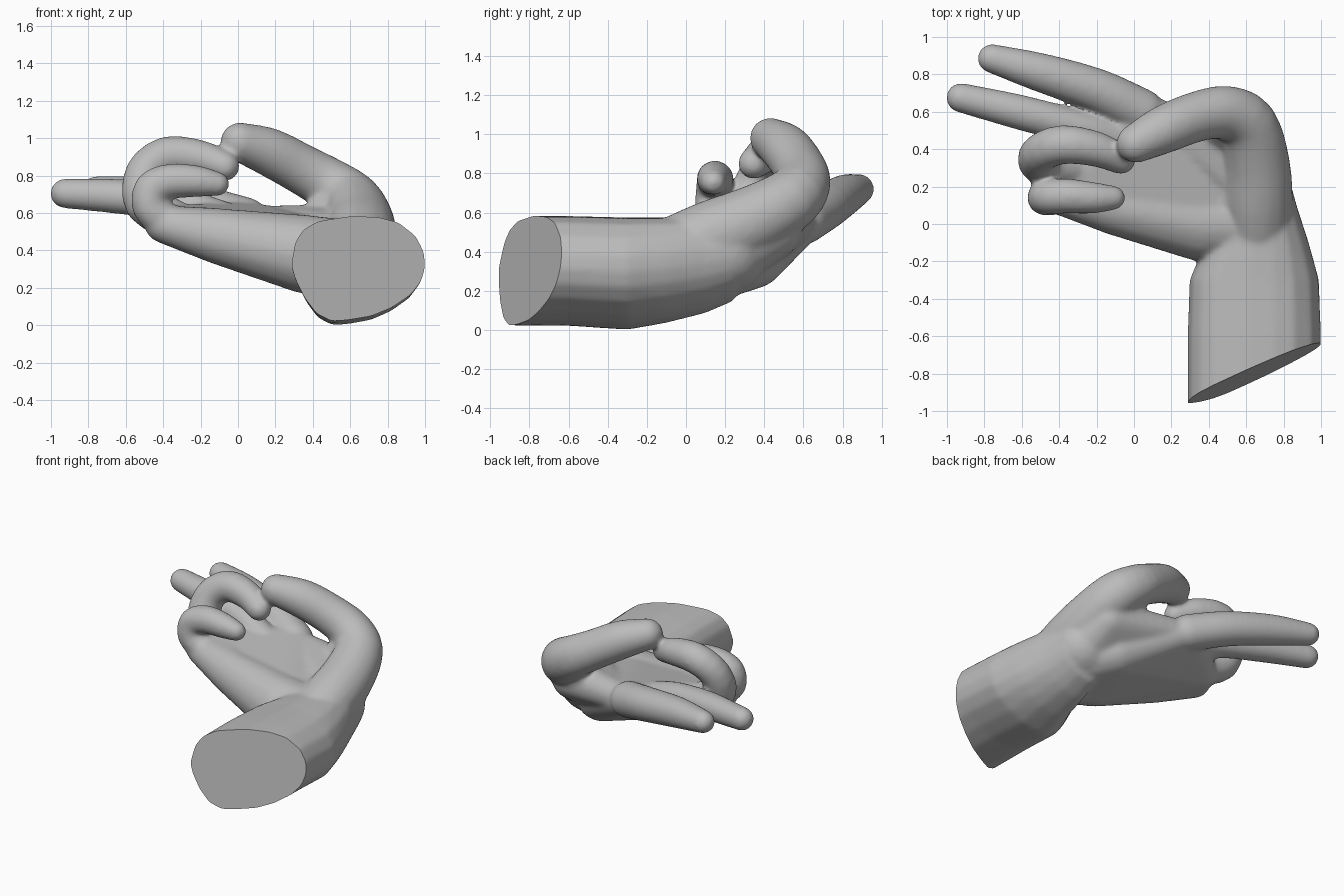
import bpy, bmesh
from mathutils import Vector

if "Cube" in bpy.data.objects:
    bpy.data.objects.remove(bpy.data.objects["Cube"])

skin = bpy.data.materials.new("grey clay")
skin.diffuse_color = (0.5, 0.5, 0.5, 1)
skin.use_nodes = True
skin.node_tree.nodes["Principled BSDF"].inputs["Base Color"].default_value = skin.diffuse_color
hand_bm = bmesh.new()

# points of a unit icosphere, reused for every rounded piece
sphere_bm = bmesh.new()
bmesh.ops.create_icosphere(sphere_bm, subdivisions=3, radius=1)
UNIT = [v.co.copy() for v in sphere_bm.verts]
sphere_bm.free()


def hull_points(points):
    """Add the convex hull of a point cloud to the hand."""
    bm = bmesh.new()
    for p in points:
        bm.verts.new(p)
    bmesh.ops.convex_hull(bm, input=bm.verts[:])
    bmesh.ops.delete(bm, geom=[v for v in bm.verts if not v.link_faces], context='VERTS')
    bmesh.ops.recalc_face_normals(bm, faces=bm.faces[:])
    me = bpy.data.meshes.new("piece")
    bm.to_mesh(me)
    bm.free()
    hand_bm.from_mesh(me)
    bpy.data.meshes.remove(me)


def hull(*balls):
    """Convex hull of balls given as (x, y, z, radius)."""
    hull_points([Vector(b[:3]) + u * b[3] for b in balls for u in UNIT])


def digit(points, steps=3):
    """Chain of tapered capsules along a smooth path of (x, y, z, radius)."""
    p = [Vector(q) for q in points]
    p = [2 * p[0] - p[1]] + p + [2 * p[-1] - p[-2]]
    path = []
    for a, b, c, d in zip(p, p[1:], p[2:], p[3:]):
        for i in range(steps):
            t = i / steps
            path.append(0.5 * (2 * b + (c - a) * t + (2 * a - 5 * b + 4 * c - d) * t * t
                               + (3 * b - a - 3 * c + d) * t ** 3))
    path.append(p[-2])
    for a, b in zip(path, path[1:]):
        hull(a[:], b[:])


# forearm and wrist: one outline scaled to (y, left, right, bottom, top)
OUTLINE = [(0, .53), (.03, .75), (.09, .87), (.2, .95), (.45, 1), (.65, .99), (.8, .94),
           (.93, .81), (.99, .66), (1, .52), (.97, .38), (.89, .25), (.75, .13),
           (.6, .05), (.42, .01), (.3, .0), (.19, .07), (.1, .22), (.03, .4)]
arm = [(-1.2, .285, 1.0, .025, .585), (-.6, .285, 1.0, .02, .583), (-.3, .295, .99, .0, .575),
       (-.1, .38, .935, .035, .575), (.1, .42, .87, .085, .58), (.25, .45, .83, .15, .58)]


def section(y, left, right, low, high):
    return [(left + u * (right - left), y, low + v * (high - low)) for u, v in OUTLINE]


for a, b in zip(arm, arm[1:]):
    hull_points(section(*a) + section(*b))

# palm: back plate, heel, thumb mound and thumb web
k_index, k_middle = (0.06, 0.59, 0.55, 0.11), (-0.12, 0.46, 0.54, 0.11)
k_ring, k_little = (-0.32, 0.3, 0.53, 0.11), (-0.4, 0.15, 0.54, 0.1)
heel = (0.36, 0.01, 0.37, 0.2)
hull(k_index, k_middle, k_ring, k_little, heel, (0.44, 0.34, 0.38, 0.17),
     (0.62, 0.15, 0.34, 0.19))
hull((0.36, 0.01, 0.38, 0.21), (-0.1, 0.09, 0.475, 0.15), (0.62, 0.0, 0.34, 0.22))
hull((-0.1, 0.09, 0.475, 0.15), k_little, k_ring)
hull((0.62, 0.2, 0.4, 0.22), (0.45, 0.25, 0.37, 0.18), (0.45, 0.05, 0.35, 0.18))
hull((0.6, 0.45, 0.51, 0.14), (0.62, 0.2, 0.4, 0.2), (0.42, 0.4, 0.44, 0.13),
     (0.15, 0.56, 0.54, 0.1))
hull((0.6, 0.48, 0.6, 0.14), (0.47, 0.52, 0.62, 0.1), (0.4, 0.5, 0.53, 0.1))

# thumb
digit([(0.66, -0.08, 0.39, 0.18), (0.66, 0.12, 0.47, 0.19), (0.655, 0.32, 0.55, 0.18),
       (0.61, 0.525, 0.66, 0.16), (0.49, 0.595, 0.75, 0.145), (0.34, 0.575, 0.835, 0.135),
       (0.17, 0.51, 0.925, 0.13), (0.01, 0.43, 0.98, 0.105)])
# index finger
digit([(0.04, 0.6, 0.56, 0.125), (-0.2, 0.715, 0.63, 0.118), (-0.5, 0.81, 0.69, 0.105),
       (-0.76, 0.885, 0.72, 0.078)])
# middle finger
digit([(-0.1, 0.455, 0.56, 0.11), (-0.3, 0.515, 0.64, 0.095), (-0.6, 0.595, 0.685, 0.095),
       (-0.925, 0.675, 0.705, 0.08)])
# ring finger
digit([(-0.32, 0.3, 0.55, 0.11), (-0.49, 0.32, 0.65, 0.115), (-0.5, 0.38, 0.81, 0.105),
       (-0.38, 0.425, 0.905, 0.105), (-0.2, 0.4, 0.895, 0.095), (-0.07, 0.345, 0.85, 0.08)])
# little finger
digit([(-0.38, 0.15, 0.55, 0.1), (-0.47, 0.14, 0.63, 0.095), (-0.46, 0.145, 0.73, 0.095),
       (-0.36, 0.15, 0.77, 0.095), (-0.22, 0.14, 0.77, 0.085), (-0.11, 0.14, 0.755, 0.065)])

# fuse everything into one skin
mesh = bpy.data.meshes.new("hand")
hand_bm.to_mesh(mesh)
hand_bm.free()
hand = bpy.data.objects.new("hand", mesh)
bpy.context.collection.objects.link(hand)
rm = hand.modifiers.new("fuse", 'REMESH')
rm.mode = 'VOXEL'
rm.voxel_size = 0.012
sm = hand.modifiers.new("soften", 'SMOOTH')
sm.factor = 0.5
sm.iterations = 22
bpy.context.view_layer.objects.active = hand
hand.select_set(True)
bpy.ops.object.convert(target='MESH')

# slanted flat cut at the end of the forearm
bm = bmesh.new()
bm.from_mesh(hand.data)
bmesh.ops.bisect_plane(bm, geom=bm.verts[:] + bm.edges[:] + bm.faces[:],
                       plane_co=(0.645, -0.8, 0.305), plane_no=(0.4, -0.91, 0.13),
                       clear_outer=True)
bmesh.ops.holes_fill(bm, edges=[e for e in bm.edges if e.is_boundary], sides=0)
bmesh.ops.recalc_face_normals(bm, faces=bm.faces[:])
bm.to_mesh(hand.data)
bm.free()
hand.data.materials.clear()
hand.data.materials.append(skin)
bpy.ops.object.shade_smooth_by_angle(angle=0.7)
